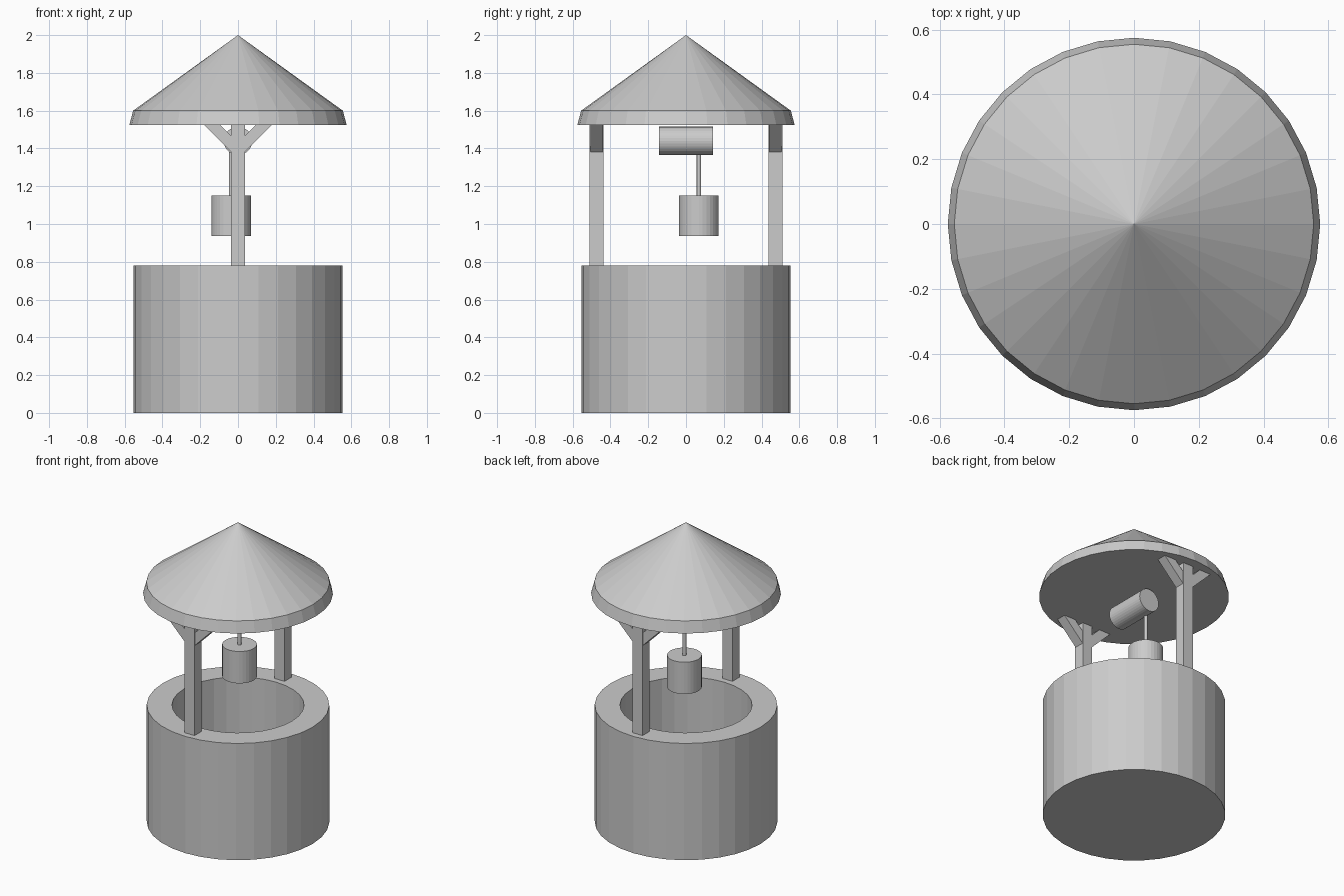
import bpy, math
from mathutils import Matrix

if "Cube" in bpy.data.objects:
    bpy.data.objects.remove(bpy.data.objects["Cube"])

SIDES = 32


def make(name, verts, faces):
    mesh = bpy.data.meshes.new(name)
    mesh.from_pydata(verts, [], faces)
    mesh.update()
    ob = bpy.data.objects.new(name, mesh)
    bpy.context.collection.objects.link(ob)
    return ob


def lathe(name, profile, n=SIDES):
    """Revolve (radius, z) points, listed bottom to top, around z; r = 0 is a tip, open ends get capped."""
    verts, rings, faces = [], [], []
    for r, z in profile:
        count = n if r else 1
        rings.append(range(len(verts), len(verts) + count))
        verts += [(r * math.cos(2 * math.pi * i / n), r * math.sin(2 * math.pi * i / n), z)
                  for i in range(count)]
    for a, b in zip(rings, rings[1:]):
        for i in range(n):
            j = (i + 1) % n
            if len(b) == 1:
                faces.append((a[i], a[j], b[0]))
            else:
                faces.append((a[i], a[j], b[j], b[i]))
    faces.append(tuple(reversed(rings[0])))
    if len(rings[-1]) > 1:
        faces.append(tuple(rings[-1]))
    return make(name, verts, faces)


def extrude_xz(name, outline, y0, y1):
    """Extrude a counter-clockwise (x, z) outline from y0 to y1."""
    n = len(outline)
    verts = [(x, y, z) for y in (y0, y1) for x, z in outline]
    faces = [tuple(range(n)), tuple(range(2 * n - 1, n - 1, -1))]
    faces += [(i, i + n, (i + 1) % n + n, (i + 1) % n) for i in range(n)]
    return make(name, verts, faces)


# Stone wall with a deep shaft and closed bottom
lathe("well_wall", [(0.553, 0), (0.553, 0.78), (0.40, 0.78), (0.40, 0.04)])

# Conical roof with a flared rim
lathe("roof", [(0.575, 1.525), (0.555, 1.60), (0, 2.0)])

# Posts and their slanted braces, front and back
for label, s in (("front", -1), ("back", 1)):
    y0, y1 = sorted((s * 0.438, s * 0.511))
    extrude_xz(label + "_post", [(-0.037, 0.78), (0.037, 0.78), (0.037, 1.53), (-0.037, 1.53)], y0, y1)
    b0, b1 = sorted((s * 0.44, s * 0.506))
    right = [(0.0, 1.343), (0.182, 1.525), (0.095, 1.525), (0.0, 1.43)]
    right = [(0.035, 1.38), (0.180, 1.525), (0.095, 1.525), (0.035, 1.465)]
    left = [(-x, z) for x, z in reversed(right)]
    extrude_xz(label + "_brace_right", right, b0, b1)
    extrude_xz(label + "_brace_left", left, b0, b1)

# Winding drum lying along y
drum = lathe("winding_drum", [(0.075, -0.143), (0.075, 0.143)])
drum.data.transform(Matrix.Translation((0, 0, 1.44)) @ Matrix.Rotation(math.pi / 2, 4, 'X'))

# Rope and bucket hanging off the side of the drum
for ob in (lathe("rope", [(0.012, 1.14), (0.012, 1.41)], 16),
           lathe("bucket", [(0.105, 0.937), (0.105, 1.15)])):
    ob.data.transform(Matrix.Translation((-0.036, 0.068, 0)))
